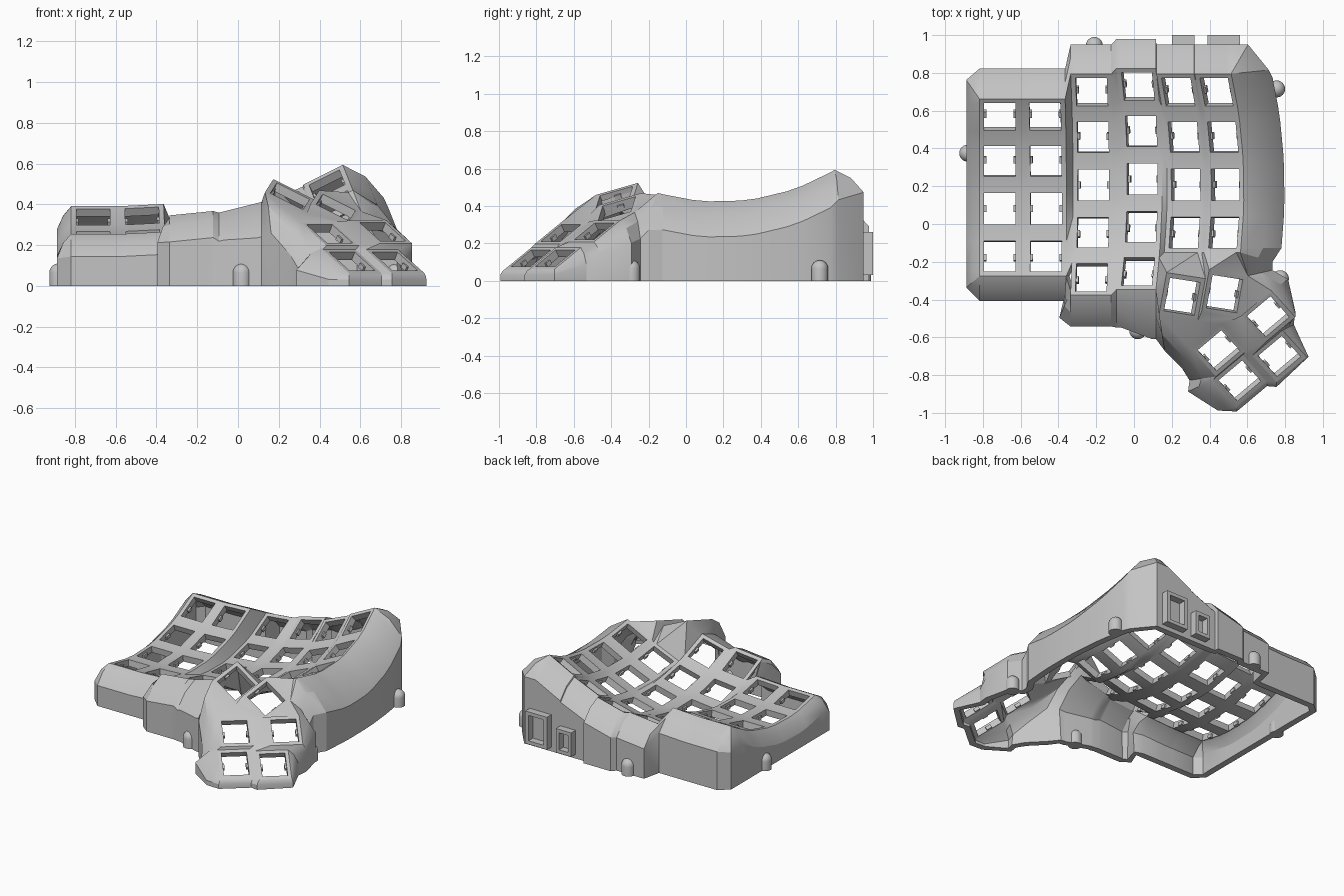
import bpy, bmesh, math
from mathutils import Vector

cube = bpy.data.objects.get("Cube")
if cube:
    bpy.data.objects.remove(cube)

grey = bpy.data.materials.new("plain grey")
grey.use_nodes = True
colour = (0.55, 0.55, 0.55, 1)
grey.diffuse_color = colour
grey.node_tree.nodes["Principled BSDF"].inputs["Base Color"].default_value = colour

HOLE, RIM, PITCH, THICK = 0.083, 0.025, 0.255, 0.045


def finish(name, bm, angle=25):
    mesh = bpy.data.meshes.new(name)
    bm.to_mesh(mesh)
    bm.free()
    obj = bpy.data.objects.new(name, mesh)
    bpy.context.collection.objects.link(obj)
    mesh.materials.append(grey)
    bpy.ops.object.select_all(action="DESELECT")
    obj.select_set(True)
    bpy.context.view_layer.objects.active = obj
    bpy.ops.object.shade_smooth_by_angle(angle=math.radians(angle))
    return obj


shell = bmesh.new()
holes = []          # four corners of every key opening


def face(*verts):
    return shell.faces.new(verts)


# Finger columns: curved strips with square openings
def column(x, z0, tilt, centre, radius, first_y, rows):
    start = math.asin((first_y - centre) / radius)
    angles = [start + (HOLE + RIM) / radius]
    for r in range(rows):
        a = start - r * PITCH / radius
        angles += [a + HOLE / radius, a - HOLE / radius]
    angles.append(angles[-1] - RIM / radius)
    across = math.cos(math.atan(tilt))
    lines = []
    for a in angles:
        rise = radius * (1 - math.cos(a))
        lines.append([shell.verts.new((x + u * across - 0.8 * tilt * rise,
                                       centre + radius * math.sin(a),
                                       z0 + rise + u * across * tilt))
                      for u in (-HOLE - RIM, -HOLE, HOLE, HOLE + RIM)])
    for i in range(len(lines) - 1):
        for j in range(3):
            p, q = lines[i], lines[i + 1]
            if j == 1 and i % 2 and i < len(lines) - 2:
                holes.append([v.co.copy() for v in (p[1], p[2], q[2], q[1])])
            else:
                face(p[j], q[j], q[j + 1], p[j + 1])
    return lines


A = column(-0.71, 0.205, 0.00, 0.05, 1.1, 0.57, 4)
B = column(-0.465, 0.21, 0.05, 0.05, 1.1, 0.57, 4)
C = column(-0.215, 0.18, 0.10, 0.22, 1.1, 0.70, 5)
D = column(0.045, 0.215, 0.25, 0.24, 1.1, 0.73, 5)
E = column(0.275, 0.275, 0.42, 0.18, 1.2, 0.70, 4)
F = column(0.485, 0.375, 0.50, 0.18, 1.2, 0.70, 4)

# Webs joining neighbouring columns
for left, right in ((A, B), (B, C), (C, D), (D, E), (E, F)):
    pairs = list(zip(left, right))
    for (l0, r0), (l1, r1) in zip(pairs, pairs[1:]):
        face(l0[3], l1[3], r1[0], r0[0])


# Thumb keys: square frames, corners ordered top left, top right, bottom right, bottom left
def thumb_key(centre, right, down):
    c, r, d = Vector(centre), Vector(right), Vector(down)
    signs = ((-1, -1), (1, -1), (1, 1), (-1, 1))
    outer = [shell.verts.new(c + 0.64 * (r * s + d * t)) for s, t in signs]
    inner = [shell.verts.new(c + 0.5 * (r * s + d * t)) for s, t in signs]
    holes.append([v.co.copy() for v in inner])
    for i in range(4):
        k = (i + 1) % 4
        face(outer[i], inner[i], inner[k], outer[k])
    return outer


high = ((0.16, -0.025, -0.08), (-0.032, -0.175, -0.05))
low = ((0.125, 0.105, 0), (0.1, -0.11, -0.09))
T1 = thumb_key((0.255, -0.385, 0.44), *high)
T2 = thumb_key((0.48, -0.37, 0.385), *high)
T3 = thumb_key((0.71, -0.49, 0.265), *low)
T4 = thumb_key((0.45, -0.67, 0.255), *low)
T5 = thumb_key((0.56, -0.83, 0.12), *low)
T6 = thumb_key((0.77, -0.70, 0.12), *low)

# Webs inside the thumb cluster and up to the finger columns
face(T1[1], T1[2], T2[3], T2[0])
face(T2[1], T2[2], T3[0], T3[1])
face(T1[3], T4[0], T4[1], T1[2])
face(T1[2], T4[1], T2[2], T2[3])
face(T2[2], T4[1], T3[0])
face(T3[0], T4[1], T4[2], T3[3])
face(T4[2], T4[3], T5[0], T5[1])
face(T3[3], T4[2], T5[1], T6[0])
face(T3[2], T3[3], T6[0], T6[1])
face(T5[1], T5[2], T6[3], T6[0])
face(D[9][3], T1[0], E[9][0])
face(D[9][3], D[10][3], T1[0])
face(D[10][3], D[11][3], T1[3], T1[0])
face(*E[9], T1[1], T1[0])
face(E[9][3], F[9][0], T2[0], T1[1])
face(*F[9], T2[1], T2[0])

# Side walls: rim vertices, outward offset and shoulder drop, counter-clockwise
skirt = []


def wall(verts, dx, dy, drop):
    skirt.extend((v, dx, dy, drop) for v in verts)


wall([A[0][0]], -0.07, 0.10, 0.13)
wall([l[0] for l in A[1:-1]], -0.07, 0, 0.10)
wall([A[-1][0]], -0.07, -0.06, 0.12)
wall(A[-1] + B[-1], 0, -0.13, 0.11)
wall([C[10][0]], -0.06, -0.14, 0.12)
wall(C[11], 0, -0.165, 0.13)
wall(D[11][:2], 0, -0.20, 0.14)
wall(D[11][2:], 0, -0.26, 0.17)
wall([T1[3]], 0.03, -0.19, 0.20)
wall([T4[0]], -0.05, -0.10, 0.16)
wall([T4[3]], -0.14, -0.02, 0.11)
wall([T5[0]], -0.13, -0.06, 0.10)
wall([T5[3]], -0.10, -0.02, 0.03)
wall([T5[3], T5[2], T6[3]], 0.0, -0.025, 0.03)
wall([T6[2]], 0.01, 0, 0.03)
wall([T6[1]], 0.06, 0.03, 0.09)
wall([T3[2]], 0, 0.03, 0.06)
wall([T3[1]], 0.09, 0.06, 0.12)
wall([T2[1]], 0.13, 0.03, 0.14)
wall([F[9][3]], 0.17, -0.05, 0.20)
wall([l[3] for l in reversed(F[1:9])], 0.215, 0, 0.19)
wall([F[0][3]], 0.20, 0.02, 0.16)
wall([F[0][3]], 0.09, 0.155, 0.12)
for col, depth in ((F, 0.155), (E, 0.155), (D, 0.155), (C, 0.155), (B, 0.16), (A, 0.16)):
    wall(reversed(col[0]), 0, depth, 0.12)

rings = []
for v, dx, dy, drop in skirt:
    x, y, z = v.co
    shoulder = shell.verts.new((x + 0.55 * dx, y + 0.55 * dy, max(z - 0.35 * drop, 0.04)))
    edge = shell.verts.new((x + dx, y + dy, max(z - drop, 0.02)))
    rings.append((v, shoulder, edge, shell.verts.new((x + dx, y + dy, 0))))
for i, a in enumerate(rings):
    b = rings[(i + 1) % len(rings)]
    for j in range(3):
        if a[j] is b[j]:
            face(a[j], a[j + 1], b[j + 1])
        else:
            face(a[j], a[j + 1], b[j + 1], b[j])

# Turn the skin outward and give it thickness, open at the bottom
bmesh.ops.recalc_face_normals(shell, faces=shell.faces[:])
shell.normal_update()
shell.faces.ensure_lookup_table()
if shell.faces[0].normal.z < 0:
    bmesh.ops.reverse_faces(shell, faces=shell.faces[:])
shell.normal_update()
skin, rim = shell.faces[:], [e for e in shell.edges if e.is_boundary]
inside = {}
for v in shell.verts[:]:
    p = v.co - v.normal * THICK
    p.z = 0 if v.co.z < 1e-5 else max(p.z, 0)
    inside[v] = shell.verts.new(p)
for e in rim:
    loop = e.link_loops[0]
    a, b = loop.vert, loop.link_loop_next.vert
    face(b, a, inside[a], inside[b])
for f in skin:
    face(*[inside[v] for v in reversed(f.verts)])
bmesh.ops.triangulate(shell, faces=[f for f in shell.faces if len(f.verts) > 4])
finish("keyboard_case", shell)


# Boxes given by a centre and three half axes
def box(bm, centre, u, v, w):
    made = bmesh.ops.create_cube(bm, size=2)["verts"]
    for p in made:
        p.co = centre + u * p.co.x + v * p.co.y + w * p.co.z


# Switch retaining nubs on both sides of every opening
nubs = bmesh.new()
for tl, tr, br, bl in holes:
    r, d = (tr - tl).normalized(), (bl - tl).normalized()
    n = d.cross(r).normalized()
    for a, b in ((tl, bl), (tr, br)):
        box(nubs, (a + b) / 2 - n * 0.032, r * 0.012, d * 0.018, n * 0.012)
bmesh.ops.recalc_face_normals(nubs, faces=nubs.faces[:])
finish("switch_nubs", nubs)

# Round-topped screw posts around the base
for i, (x, y) in enumerate(((-0.21, 0.945), (0.755, 0.715), (-0.88, 0.375), (0.02, -0.565), (0.775, -0.29))):
    bm = bmesh.new()
    bmesh.ops.create_uvsphere(bm, u_segments=24, v_segments=12, radius=0.045)
    for v in bm.verts:
        v.co += Vector((x, y, 0.065))
        if v.co.z < 0.06:
            v.co.z = 0
            v.co.x, v.co.y = (c + 0.045 * t for c, t in zip((x, y), (
                Vector((v.co.x - x, v.co.y - y)).normalized() if abs(v.co.x - x) + abs(v.co.y - y) > 1e-4 else (0, 0))))
    finish("screw_post_%d" % (i + 1), bm, 40)

# Connector frames on the back wall
for name, x0, x1, z1 in (("large_port_frame", 0.39, 0.56, 0.26), ("small_port_frame", 0.20, 0.32, 0.20)):
    bm = bmesh.new()
    z0, t, y = 0.03, 0.025, 0.975
    xm, zm, hx, hz = (x0 + x1) / 2, (z0 + z1) / 2, (x1 - x0) / 2, (z1 - z0) / 2
    X, Y, Z = Vector((1, 0, 0)), Vector((0, 0.025, 0)), Vector((0, 0, 1))
    for s in (-1, 1):
        box(bm, Vector((xm + s * (hx - t / 2), y, zm)), X * t / 2, Y, Z * hz)
        box(bm, Vector((xm, y, zm + s * (hz - t / 2))), X * (hx - t), Y, Z * t / 2)
    bmesh.ops.recalc_face_normals(bm, faces=bm.faces[:])
    finish(name, bm)
